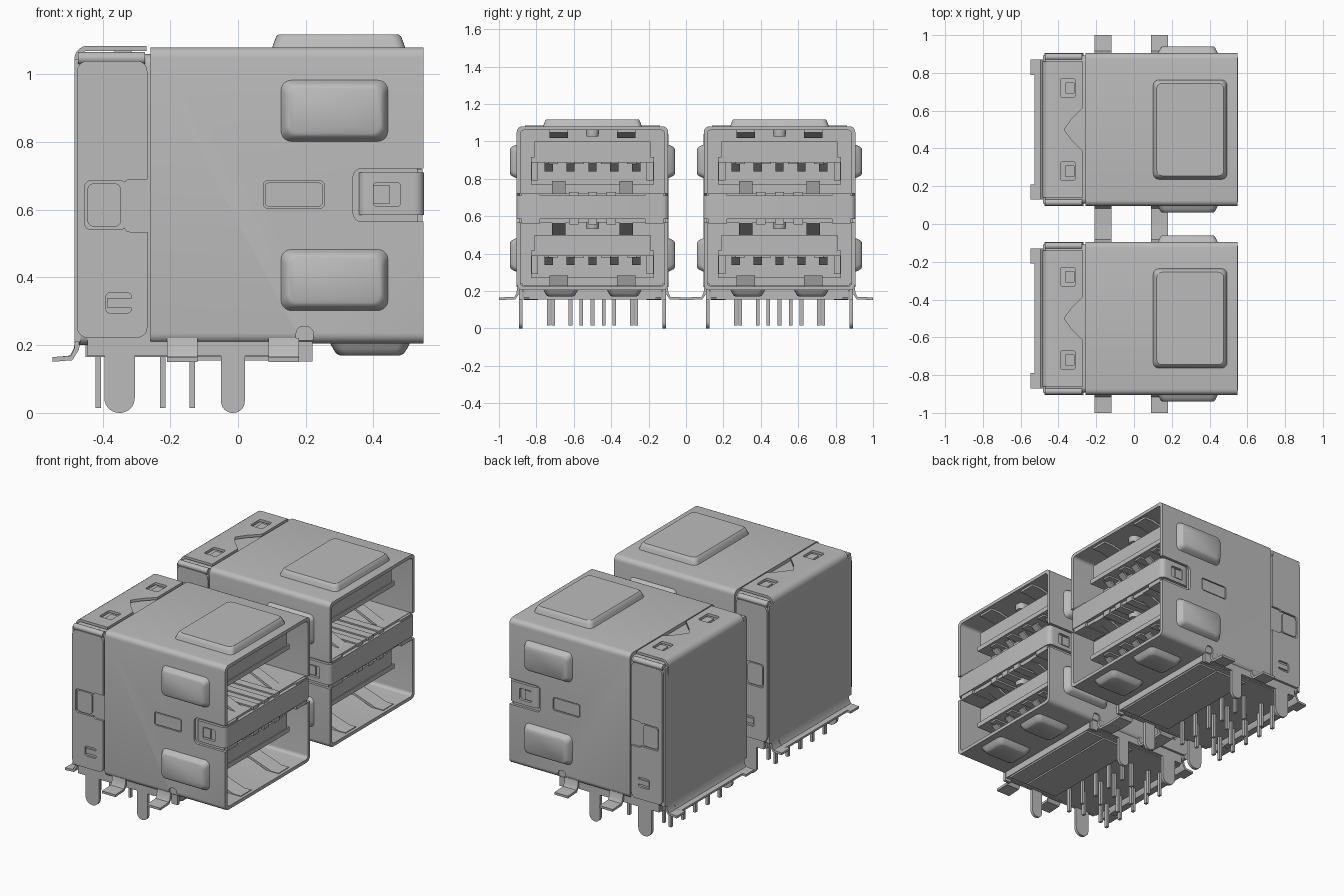
import bpy, bmesh, math
from mathutils import Vector

cube = bpy.data.objects.get("Cube")
if cube:
    bpy.data.objects.remove(cube)

grey = bpy.data.materials.new("grey metal")
grey.use_nodes = True
GREY = (0.5, 0.5, 0.5, 1)
grey.diffuse_color = GREY
grey.node_tree.nodes["Principled BSDF"].inputs["Base Color"].default_value = GREY
parts = []


def place(axis, u, v, w):
    return {"x": (w, u, v), "y": (u, w, v), "z": (u, v, w)}[axis]


def rrect(u0, v0, u1, v1, r, n=5):
    pts = []
    corners = [(u1 - r, v1 - r), (u0 + r, v1 - r), (u0 + r, v0 + r), (u1 - r, v0 + r)]
    for q, (cu, cv) in enumerate(corners):
        for i in range(n + 1):
            a = math.pi / 2 * (q + i / n)
            pts.append((cu + r * math.cos(a), cv + r * math.sin(a)))
    return pts


def loft(name, axis, rings):
    """Skin closed rings, each (points, level), along an axis and cap both ends."""
    bm = bmesh.new()
    loops = [[bm.verts.new(place(axis, u, v, w)) for u, v in pts] for pts, w in rings]
    bm.faces.new(loops[0])
    bm.faces.new(loops[-1])
    for a, b in zip(loops, loops[1:]):
        for i in range(len(a)):
            j = (i + 1) % len(a)
            bm.faces.new((a[i], a[j], b[j], b[i]))
    bmesh.ops.recalc_face_normals(bm, faces=bm.faces)
    me = bpy.data.meshes.new(name)
    bm.to_mesh(me)
    bm.free()
    me.materials.append(grey)
    ob = bpy.data.objects.new(name, me)
    bpy.context.collection.objects.link(ob)
    parts.append(ob)
    return ob


def prism(name, axis, pts, lo, hi):
    return loft(name, axis, [(pts, lo), (pts, hi)])


def box(name, x, y, z):
    return prism(name, "z", [(x[0], y[0]), (x[1], y[0]), (x[1], y[1]), (x[0], y[1])], *z)


def strip(name, axis, path, t, lo, hi):
    """Bent sheet: a polyline thickened by t and extruded."""
    p = [Vector(q) for q in path]
    a, b = [], []
    for i, q in enumerate(p):
        d = (p[min(i + 1, len(p) - 1)] - p[max(i - 1, 0)]).normalized()
        n = Vector((-d.y, d.x)) * t / 2
        a.append(tuple(q + n))
        b.append(tuple(q - n))
    return prism(name, axis, a + b[::-1], lo, hi)


def bump(name, axis, u0, v0, u1, v1, w0, w1, slope=0.025):
    """Pressed boss with sloped flanks and a softened rim."""
    def ring(inset, k):
        return rrect(u0 + inset, v0 + inset, u1 - inset, v1 - inset, 0.03), w0 + (w1 - w0) * k
    return loft(name, axis, [ring(0, 0), ring(slope * .35, .5), ring(slope * .65, .85), ring(slope, 1)])


def cut(ob, *cutters):
    for c in cutters:
        m = ob.modifiers.new("cut", "BOOLEAN")
        m.operation, m.solver, m.object = "DIFFERENCE", "EXACT", c
        bpy.context.view_layer.update()
        dg = bpy.context.evaluated_depsgraph_get()
        me = bpy.data.meshes.new_from_object(ob.evaluated_get(dg))
        ob.modifiers.clear()
        ob.data = me
        parts.remove(c)
        bpy.data.objects.remove(c)


# Main shell: rounded tube with a back wall, side notches and slots
shell = prism("shell", "x", rrect(-.405, .205, .405, 1.08, .03), -.258, .548)
cut(shell, prism("c", "x", rrect(-.385, .225, .385, 1.06, .02), 0, .7),
    prism("c", "y", rrect(.34, .565, .7, .722, .025), -.5, .5))
for s in (-1, 1):
    lo, hi = sorted((s * .396, s * .5))
    cut(shell, prism("c", "y", rrect(.075, .605, .255, .685, .012), lo, hi),
        prism("c", "y", rrect(.172, .1, .222, .255, .02), lo, hi))
    prism("slot_panel", "y", rrect(.08, .61, .25, .68, .01), *sorted((s * .39, s * .403)))

# Pressed bosses on the top, sides and floor
bump("top_boss", "z", .1, -.265, .495, .265, 1.075, 1.118, .02)
for s in (-1, 1):
    for z in (.3, .8):
        bump("side_boss", "y", .125, z, .445, z + .185, s * .4, s * .44)
    bump("floor_boss", "z", .27, s * .17 - .095, .51, s * .17 + .095, .21, .17, .03)

# Divider between the two ports, wrapping round to the side tabs
band = prism("divider_band", "z", rrect(.355, -.406, .55, .406, .028), .585, .71)
for s in (-1, 1):
    cut(band, prism("c", "y", rrect(.4, .61, .48, .68, .01), *sorted((s * .385, s * .5))))
    box("tab_latch", (.4, .447), sorted((s * .38, s * .4)), (.617, .673))
    box("divider_lip", (.4, .545), sorted((s * .28, s * .38)), (.56, .72))
box("divider_core", (-.01, .53), (-.39, .39), (.565, .722))
for s in (-1, 0, 1):
    box("divider_rib", (.2, .54), (s * .1 - .025, s * .1 + .025), (.555, .73))

# Port interiors: tongue, contacts and sprung tabs
for z in (0, .5):
    box("tongue", (-.01, .46), (-.31, .31), (z + .415, z + .5))
    box("tongue_lip", (-.01, .465), (-.33, .33), (z + .388, z + .416))
    box("tongue_root", (-.01, .12), (-.33, .33), (z + .27, z + .39))
    for s in (-1, 1):
        box("tongue_guide", (-.01, .3), sorted((s * .29, s * .325)), (z + .29, z + .39))
    for i in range(-2, 3):
        strip("contact", "y", [(.1, z + .385), (.3, z + .35), (.37, z + .345), (.42, z + .385)],
              .012, i * .117 - .022, i * .117 + .022)
    for y in (-.21, -.07, .07, .21):
        box("contact_pad", (.34, .45), (y - .025, y + .025), (z + .378, z + .39))
springs = [(1.055, 1.025, .05), (.715, .78, .036), (.568, .505, .036), (.222, .275, .05)]
for base, tip, half in springs:
    for y in (-.18, .18):
        strip("leaf_spring", "y", [(.53, base), (.48, base), (.33, tip), (.29, tip), (.2, base)],
              .014, y - half, y + half)
bump("ceiling_stop", "z", .3, -.035, .45, .035, 1.065, 1.025, .003)
bump("divider_stop", "z", .3, -.035, .45, .035, .57, .53, .003)

# Rear body with side wings
prism("rear_body", "x", rrect(-.392, .2, .392, 1.06, .03), -.47, -.25)
for s in (-1, 1):
    wing = prism("rear_wing", "y", rrect(-.475, .222, -.268, 1.04, .03), *sorted((s * .385, s * .406)))
    lo, hi = sorted((s * .394, s * .5))
    cut(wing, prism("c", "y", rrect(-.335, .535, -.2, .69, .015), lo, hi),
        prism("c", "y", rrect(-.39, .295, -.315, .355, .012), lo, hi),
        prism("c", "y", rrect(-.452, .543, -.33, .685, .015), lo, hi))
    lo, hi = sorted((s * .39, s * .403))
    prism("wing_latch", "y", rrect(-.445, .55, -.345, .678, .02), lo, hi)
    box("wing_tongue", (-.385, -.315), (lo, hi), (.31, .34))

# Rear cover: back plate and folded top flap with notch and windows
box("back_plate", (-.483, -.465), (-.392, .392), (.21, 1.045))
arc = [(-.445 - .031 * math.sin(a), 1.045 + .032 * math.cos(a))
       for a in [math.pi / 2 * (1 - i / 5) for i in range(6)]]
flap = strip("top_flap", "y", [(-.476, 1.0)] + arc + [(-.27, 1.077)], .015, -.36, .36)
cut(flap, prism("c", "z", [(-.37, 0), (-.33, -.055), (-.255, -.13), (-.255, .13), (-.33, .055)], 1.02, 1.2))
for s in (-1, 1):
    cut(flap, prism("c", "z", rrect(-.39, s * .22 - .048, -.31, s * .22 + .048, .01), 1.055, 1.2))
    prism("flap_latch", "z", rrect(-.365, s * .22 - .03, -.315, s * .22 + .03, .006), 1.05, 1.074)
    prism("corner_roll", "x", rrect(s * .385 - .018, 1.03, s * .385 + .018, 1.066, .017), -.472, -.275)

# Insulating base with stepped bands underneath
box("base", (-.45, .22), (-.37, .37), (.165, .23))
for x0, x1 in ((-.12, .09), (.1, .215)):
    box("base_band", (x0, x1), (-.34, .34), (.155, .17))

# Side skirts, board-lock pins and solder feet
for s in (-1, 1):
    lo, hi = sorted((s * .375, s * .392))
    box("skirt", (-.445, .22), (lo, hi), (.168, .24))
    box("skirt_end", (.18, .22), (lo, hi), (.152, .24))
    for x in (-.35, -.015):
        w = .045 if x < -.1 else .035
        prism("lock_pin", "y", rrect(x - w, 0, x + w, .21, w - .001, 8), lo, hi)
    for x in (-.165, .135):
        strip("solder_foot", "x", [(s * .395, .22), (s * .4, .185), (s * .415, .162), (s * .5, .158)],
              .014, x - .045, x + .045)
    strip("rear_foot", "y", [(-.474, .24), (-.476, .19), (-.492, .162), (-.548, .158)],
          .014, s * .33 - .04, s * .33 + .04)
strip("rear_ledge", "y", [(-.474, .24), (-.478, .19), (-.492, .164), (-.525, .16)], .013, -.3, .3)

# Contact pins in alternating rows of five and four
five = [i * .117 for i in range(-2, 3)]
four = [-.21, -.06, .06, .21]
for x, row in ((-.413, five), (-.35, four), (-.222, four), (-.135, five)):
    for y in row:
        box("contact_pin", (x - .008, x + .008), (y - .01, y + .01), (.015, .17))

# Smooth the rounded parts, then set the two connectors side by side
bpy.ops.object.select_all(action="DESELECT")
for ob in parts:
    ob.select_set(True)
bpy.context.view_layer.objects.active = shell
bpy.ops.object.shade_smooth_by_angle(angle=math.radians(32))
for ob in parts:
    twin = ob.copy()
    bpy.context.collection.objects.link(twin)
    ob.location.y, twin.location.y = -.5, .5
